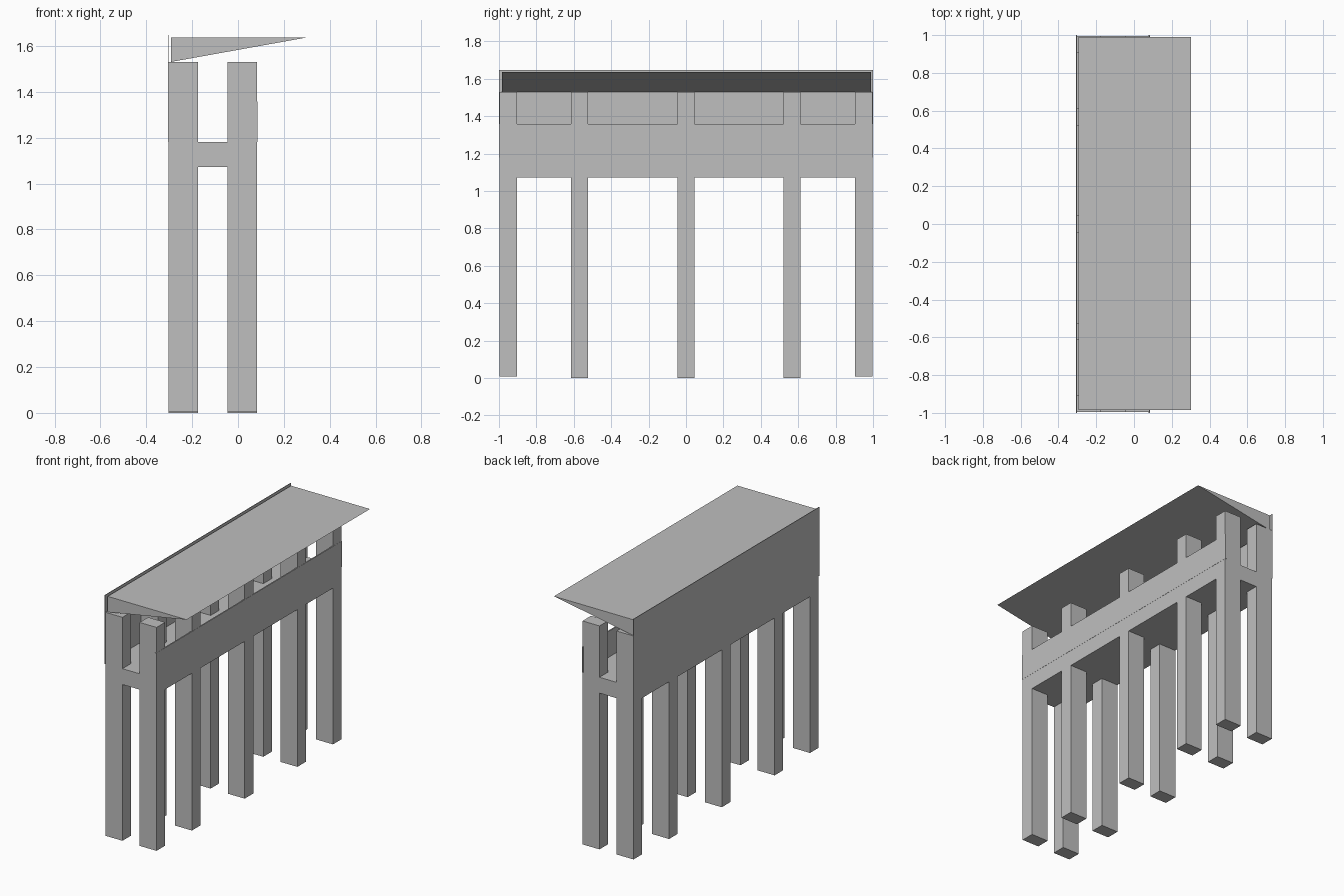
import bpy
import bmesh

cube = bpy.data.objects.get("Cube")
if cube:
    bpy.data.objects.remove(cube, do_unlink=True)

grey = bpy.data.materials.new("concrete_grey")
grey.use_nodes = True
colour = (0.52, 0.52, 0.52, 1)
grey.diffuse_color = colour
grey.node_tree.nodes["Principled BSDF"].inputs["Base Color"].default_value = colour


def extrude_profile(name, profile, y0, y1):
    """Extrude an x-z outline along y."""
    bm = bmesh.new()
    face = bm.faces.new([bm.verts.new((x, y0, z)) for x, z in profile])
    moved = bmesh.ops.extrude_face_region(bm, geom=[face])["geom"]
    bmesh.ops.translate(bm, vec=(0, y1 - y0, 0),
                        verts=[v for v in moved if isinstance(v, bmesh.types.BMVert)])
    bmesh.ops.recalc_face_normals(bm, faces=bm.faces)
    mesh = bpy.data.meshes.new(name)
    bm.to_mesh(mesh)
    bm.free()
    mesh.materials.append(grey)
    obj = bpy.data.objects.new(name, mesh)
    bpy.context.collection.objects.link(obj)
    return obj


def box(name, x0, x1, y0, y1, z0, z1):
    return extrude_profile(name, [(x0, z0), (x1, z0), (x1, z1), (x0, z1)], y0, y1)


BACK, FRONT = -0.302, 0.083
POST_W, POST_TOP = 0.128, 1.53
DECK_LOW, DECK_TOP = 1.072, 1.18
END = 0.996

# Two rows of posts; the end pairs stop just short of the ground
for i, y in enumerate((-0.95, -0.569, 0, 0.567, 0.95)):
    half = 0.046
    foot = 0.007 if abs(y) > 0.9 else 0
    y0, y1 = y - half, y + half
    box(f"back_post_{i + 1}", BACK, BACK + POST_W, y0, y1, foot, POST_TOP)
    box(f"front_post_{i + 1}", FRONT - POST_W, FRONT, y0, y1, foot, POST_TOP)

# Walkway slab joining the posts
box("deck", BACK, FRONT, -END, END, DECK_LOW, DECK_TOP)

# Thin railing and tall rear wall
box("front_railing", FRONT - 0.007, FRONT + 0.001, -1, 1, DECK_TOP, 1.357)
box("back_wall", BACK - 0.004, BACK, -1, 1, DECK_TOP, 1.648)

# Wedge roof, flat on top and tapering to the front edge
extrude_profile("roof", [(-0.293, POST_TOP), (0.302, 1.637), (-0.293, 1.637)], -0.985, 0.99)
